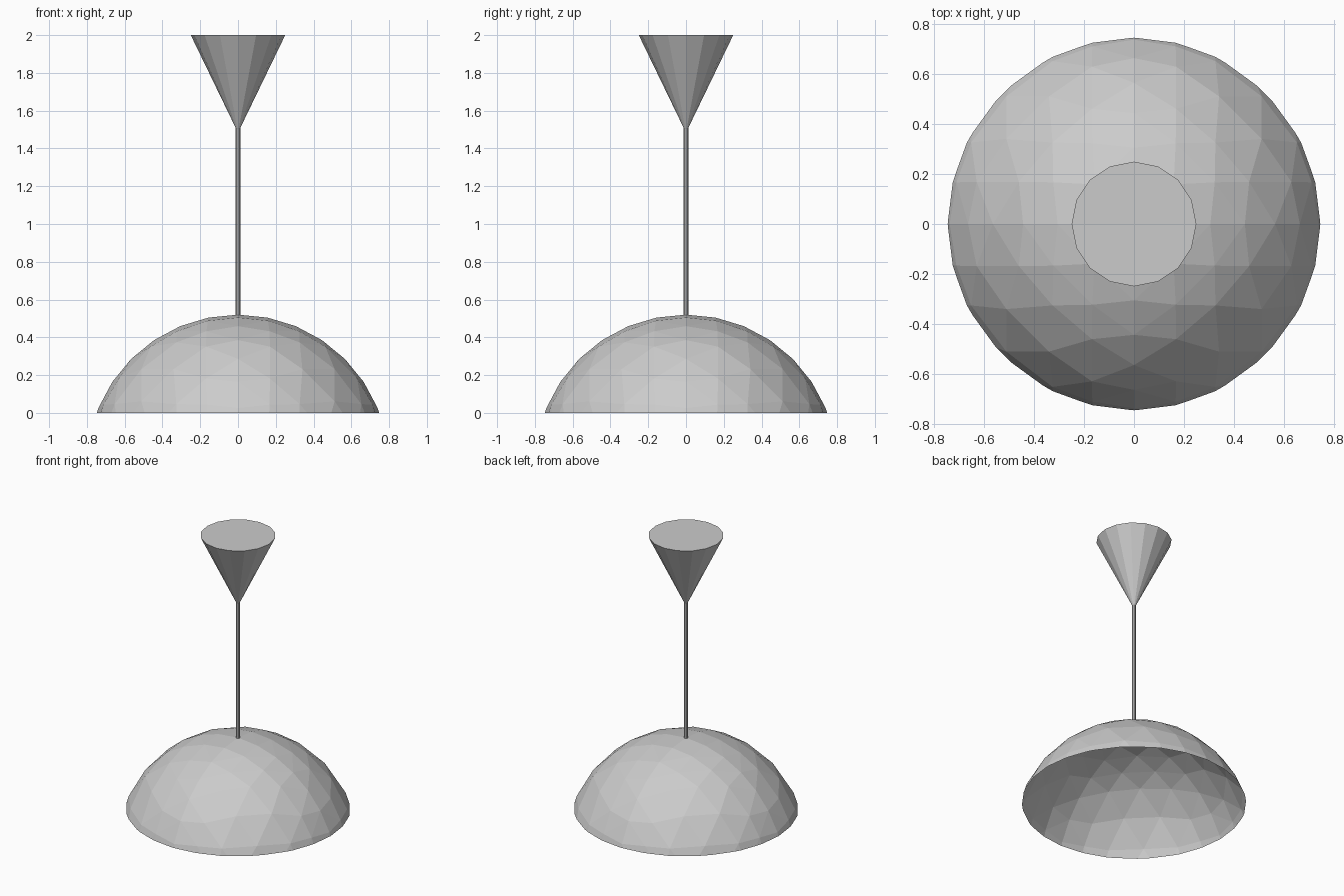
import bpy, bmesh
from math import pi
from mathutils import Vector, Matrix

if "Cube" in bpy.data.objects:
    bpy.data.objects.remove(bpy.data.objects["Cube"])

R = 0.80        # sphere radius of the shade
DROP = 0.28     # height at which the sphere is cut


def finish(name, bm):
    mesh = bpy.data.meshes.new(name)
    bm.to_mesh(mesh)
    bm.free()
    obj = bpy.data.objects.new(name, mesh)
    bpy.context.collection.objects.link(obj)
    return obj


def tube(name, r_low, r_high, z0, z1, sides):
    bm = bmesh.new()
    bmesh.ops.create_cone(bm, cap_ends=True, segments=sides, radius1=r_low,
                          radius2=r_high, depth=z1 - z0,
                          matrix=Matrix.Translation((0, 0, (z0 + z1) / 2)))
    return finish(name, bm)


def split(tri, level):
    # recursive midpoint subdivision on the sphere
    if level == 0:
        return [tri]
    a, b, c = tri
    ab, bc, ca = [(p + q).normalized() for p, q in ((a, b), (b, c), (c, a))]
    out = []
    for t in ((a, ab, ca), (ab, b, bc), (ca, bc, c), (ab, bc, ca)):
        out += split(t, level - 1)
    return out


# shade: open faceted dome from a subdivided octahedron, cut flat at the rim
bm = bmesh.new()
axes = [Vector((1, 0, 0)), Vector((0, 1, 0)), Vector((-1, 0, 0)), Vector((0, -1, 0))]
for i in range(4):
    a, b = axes[i], axes[(i + 1) % 4]
    for tri in split((a, b, Vector((0, 0, 1))), 3):
        bm.faces.new([bm.verts.new(p * R) for p in tri])
bmesh.ops.remove_doubles(bm, verts=bm.verts, dist=1e-4)
bmesh.ops.translate(bm, verts=bm.verts, vec=(0, 0, -DROP))
bmesh.ops.bisect_plane(bm, geom=bm.verts[:] + bm.edges[:] + bm.faces[:],
                       plane_co=(0, 0, 0), plane_no=(0, 0, 1), clear_inner=True)
finish("lamp_shade", bm)

# suspension rod
tube("rod", 0.012, 0.012, 0.51, 1.51, 8)

# ceiling cone, wide end up
tube("ceiling_cone", 0.008, 0.25, 1.50, 2.0, 16)
